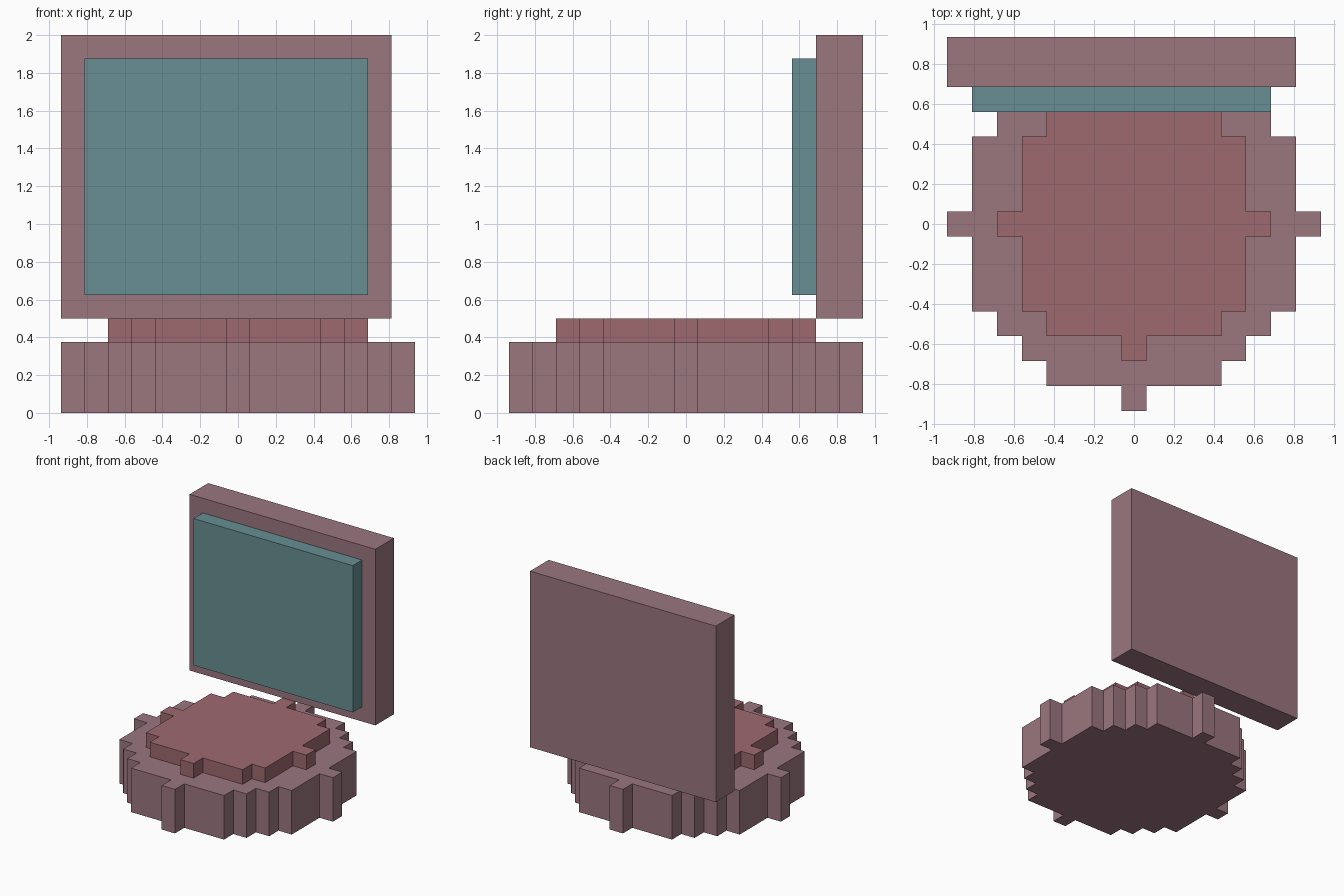
import bpy, bmesh, math

if "Cube" in bpy.data.objects:
    bpy.data.objects.remove(bpy.data.objects["Cube"])

U = 0.125  # block size


def material(name, rgb):
    m = bpy.data.materials.new(name)
    m.diffuse_color = (*rgb, 1)
    m.use_nodes = True
    m.node_tree.nodes["Principled BSDF"].inputs["Base Color"].default_value = m.diffuse_color
    return m


def prism(name, outline, z0, z1, mat):
    """Extrude a counter-clockwise outline from z0 to z1 (all in blocks)."""
    bm = bmesh.new()
    face = bm.faces.new([bm.verts.new((x * U, y * U, z0 * U)) for x, y in outline])
    top = bmesh.ops.extrude_face_region(bm, geom=[face], use_keep_orig=True)["geom"]
    verts = [g for g in top if isinstance(g, bmesh.types.BMVert)]
    bmesh.ops.translate(bm, verts=verts, vec=(0, 0, (z1 - z0) * U))
    bmesh.ops.recalc_face_normals(bm, faces=bm.faces)
    mesh = bpy.data.meshes.new(name)
    bm.to_mesh(mesh)
    bm.free()
    mesh.materials.append(mat)
    obj = bpy.data.objects.new(name, mesh)
    bpy.context.collection.objects.link(obj)
    return obj


def rect(x0, x1, y0, y1):
    return [(x0, y0), (x1, y0), (x1, y1), (x0, y1)]


def stepped_disc(r):
    """Blocky circle outline: one step wherever the row width changes."""
    width = {y: math.isqrt(r * r - y * y) + 0.5 for y in range(-r, r + 1)}
    right = []
    for y, w in width.items():
        if width.get(y - 1) != w:
            right.append((w, y - 0.5))
        if width.get(y + 1) != w:
            right.append((w, y + 0.5))
    return right + [(-x, y) for x, y in reversed(right)]


mauve = material("mauve", (0.328, 0.181, 0.212))
rose = material("rose", (0.337, 0.144, 0.162))
teal = material("teal", (0.136, 0.275, 0.292))

# Round base and raised top disc
prism("base", stepped_disc(7), 0, 3, mauve)
prism("top_disc", stepped_disc(5), 3, 4, rose)

# Upright back panel, one block off centre, with raised front inset
prism("back_panel", rect(-7.5, 6.5, 5.5, 7.5), 4, 16, mauve)
prism("front_inset", rect(-6.5, 5.5, 4.5, 5.5), 5, 15, teal)
